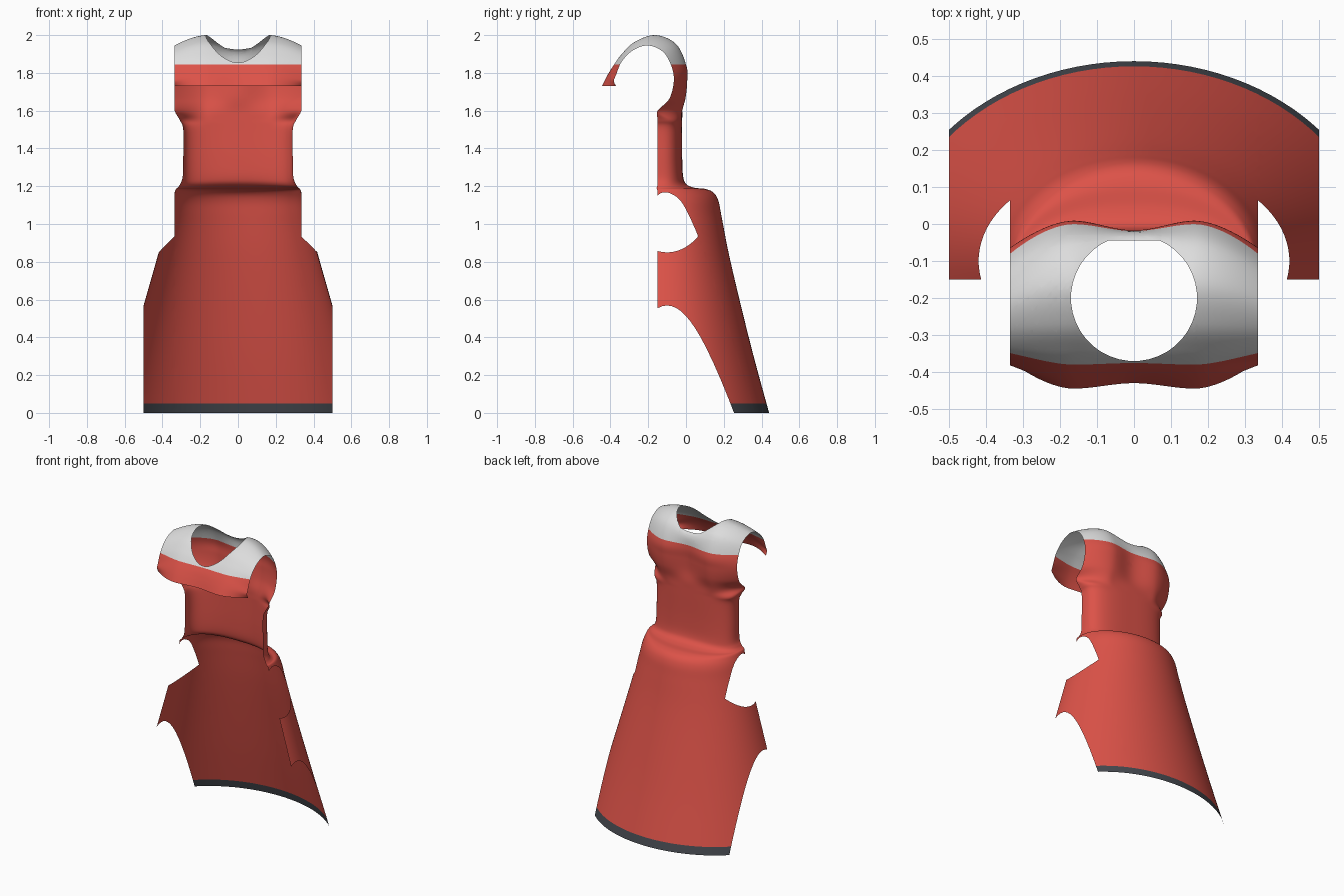
import bpy, bmesh
from math import sin, cos, acos, pi, copysign
from mathutils import Vector

old = bpy.data.objects.get("Cube")
if old:
    bpy.data.objects.remove(old)


def material(name, rgb):
    m = bpy.data.materials.new(name)
    m.use_nodes = True
    m.diffuse_color = (*rgb, 1)
    m.node_tree.nodes["Principled BSDF"].inputs["Base Color"].default_value = (*rgb, 1)
    return m


RED, WHITE, DARK = range(3)
mats = [material("coat red", (0.72, 0.085, 0.065)),
        material("shoulder white", (0.72, 0.72, 0.72)),
        material("hem charcoal", (0.06, 0.066, 0.078))]

COLUMNS = 56
STEPS = 7
HALF = 0.335       # half width at the arm openings
FRONT = -0.15      # y of the open front edge
MID = 0.165        # x of the shoulder crests


def skirt_section(z, a, back, cy, e):
    """Half superellipse round the back, reaching forward to the open edge."""
    b = back - cy
    limit = acos(max(-1, (FRONT - cy) / b))
    pts = []
    for i in range(COLUMNS + 1):
        t = limit * (2 * i / COLUMNS - 1)
        s = sin(t)
        depth = max(0, 1 - abs(s) ** e) ** (1 / e)
        pts.append(Vector((a * s, cy + b * copysign(depth, cos(t)), z)))
    return pts


def yoke_section(centre, mid, edge):
    """Line across the shoulders, eased from centre to crest to arm opening."""
    pts = []
    for i in range(COLUMNS + 1):
        x = HALF * sin(pi / 2 * (2 * i / COLUMNS - 1))
        d = abs(x)
        if d < MID:
            t = d / MID
            p = Vector(centre).lerp(Vector(mid), t * t * (3 - 2 * t))
        else:
            p = Vector(mid).lerp(Vector(edge), ((d - MID) / (HALF - MID)) ** 1.7)
        pts.append(Vector((x, p.x, p.y)))
    return pts


# Skirt, hip shelf and waist: height, half width, back y, centre y, squareness
skirt = [
    (0, .663, .44, -.1, 2), (.3, .577, .358, -.1, 2), (.6, .491, .283, -.1, 2),
    (.85, .42, .225, -.1, 2), (1.03, .37, .19, -.1, 2), (1.12, .348, .172, -.1, 2),
    (1.165, .336, .147, -.11, 2), (1.185, .329, .105, -.12, 2.1),
    (1.192, .32, .045, -.14, 2.3), (1.21, .307, .003, FRONT, 2.6),
    (1.25, .293, -.015, FRONT, 3), (1.35, .29, -.02, FRONT, 3),
    (1.5, .29, -.02, FRONT, 3), (1.55, .308, -.02, FRONT, 3)]

# Shoulder yoke running up the back, over the top and down the chest (y, z)
centre = [(-.02, 1.6), (-.025, 1.67), (-.022, 1.75), (-.018, 1.83), (-.04, 1.92),
          (-.16, 1.96), (-.28, 1.93), (-.345, 1.885), (-.385, 1.83), (-.41, 1.78), (-.43, 1.73)]
crest = [(-.02, 1.6), (-.002, 1.67), (.006, 1.75), (.004, 1.83), (-.05, 1.95),
         (-.16, 2.0), (-.27, 1.965), (-.34, 1.9), (-.39, 1.83), (-.42, 1.78), (-.445, 1.73)]
edge = [(-.15, 1.6), (-.09, 1.66), (-.065, 1.75), (-.075, 1.83), (-.12, 1.91),
        (-.2, 1.945), (-.28, 1.92), (-.34, 1.86), (-.37, 1.79), (-.382, 1.757), (-.37, 1.73)]

sections = [skirt_section(*r) for r in skirt]
sections += [yoke_section(*r) for r in zip(centre, crest, edge)]


def spline(p0, p1, p2, p3, t):
    return (p1 * 2 + (p2 - p0) * t + (p0 * 2 - p1 * 5 + p2 * 4 - p3) * t * t
            + (p1 * 3 - p0 - p2 * 3 + p3) * t ** 3) / 2


# Smooth sheet lofted through all sections
bm = bmesh.new()
rows = []
last = len(sections) - 1
for k in range(last):
    near = [sections[min(max(k + o, 0), last)] for o in (-1, 0, 1, 2)]
    for j in range(STEPS + (k == last - 1)):
        rows.append([bm.verts.new(spline(*ps, j / STEPS)) for ps in zip(*near)])
for lo, hi in zip(rows, rows[1:]):
    for i in range(COLUMNS):
        bm.faces.new((lo[i + 1], lo[i], hi[i], hi[i + 1]))


def split(faces, point, normal):
    """Cut the given faces along a plane and return all resulting faces."""
    geom = set(faces)
    for f in faces:
        geom.update(f.edges)
        geom.update(f.verts)
    out = bmesh.ops.bisect_plane(bm, geom=list(geom), dist=1e-6,
                                 plane_co=point, plane_no=normal)
    return [g for g in out["geom"] if isinstance(g, bmesh.types.BMFace)]


# Side trim, arm openings and colour borders
ARM = 1.27
for side in (-1, 1):
    split(bm.faces[:], (side * .5, 0, 0), (side, 0, 0))
    split(bm.faces[:], (side * HALF, 0, 0), (side, 0, 0))
    split(bm.faces[:], (0, 0, ARM), (side, 0, 1))
for height in (.05, 1.845):
    split(bm.faces[:], (0, 0, height), (0, 0, 1))


def trimmed(f):
    c = f.calc_center_median()
    x = abs(c.x)
    return x > .5 or (x > HALF + 1e-4 and x + c.z > ARM)


bmesh.ops.delete(bm, geom=[f for f in bm.faces if trimmed(f)], context="FACES")

# Round neck opening with a flattened back
neck = Vector((0, -.2, 0))
cuts = [(Vector((cos(a), sin(a), 0)), .17)
        for a in (2 * pi * i / 40 for i in range(40))]
cuts.append((Vector((0, 1, 0)), .155))
inside = [f for f in bm.faces if f.calc_center_median().z > 1.75]
for normal, radius in cuts:
    point = neck + normal * radius
    inside = [f for f in split(inside, point, normal)
              if (f.calc_center_median() - point).dot(normal) < 0]
bmesh.ops.delete(bm, geom=inside, context="FACES")

# Colour by height
for f in bm.faces:
    z = f.calc_center_median().z
    f.material_index = DARK if z < .05 else WHITE if z > 1.845 else RED
    f.smooth = True

mesh = bpy.data.meshes.new("sleeveless_coat")
bm.to_mesh(mesh)
bm.free()
for m in mats:
    mesh.materials.append(m)
coat = bpy.data.objects.new("sleeveless_coat", mesh)
bpy.context.collection.objects.link(coat)
